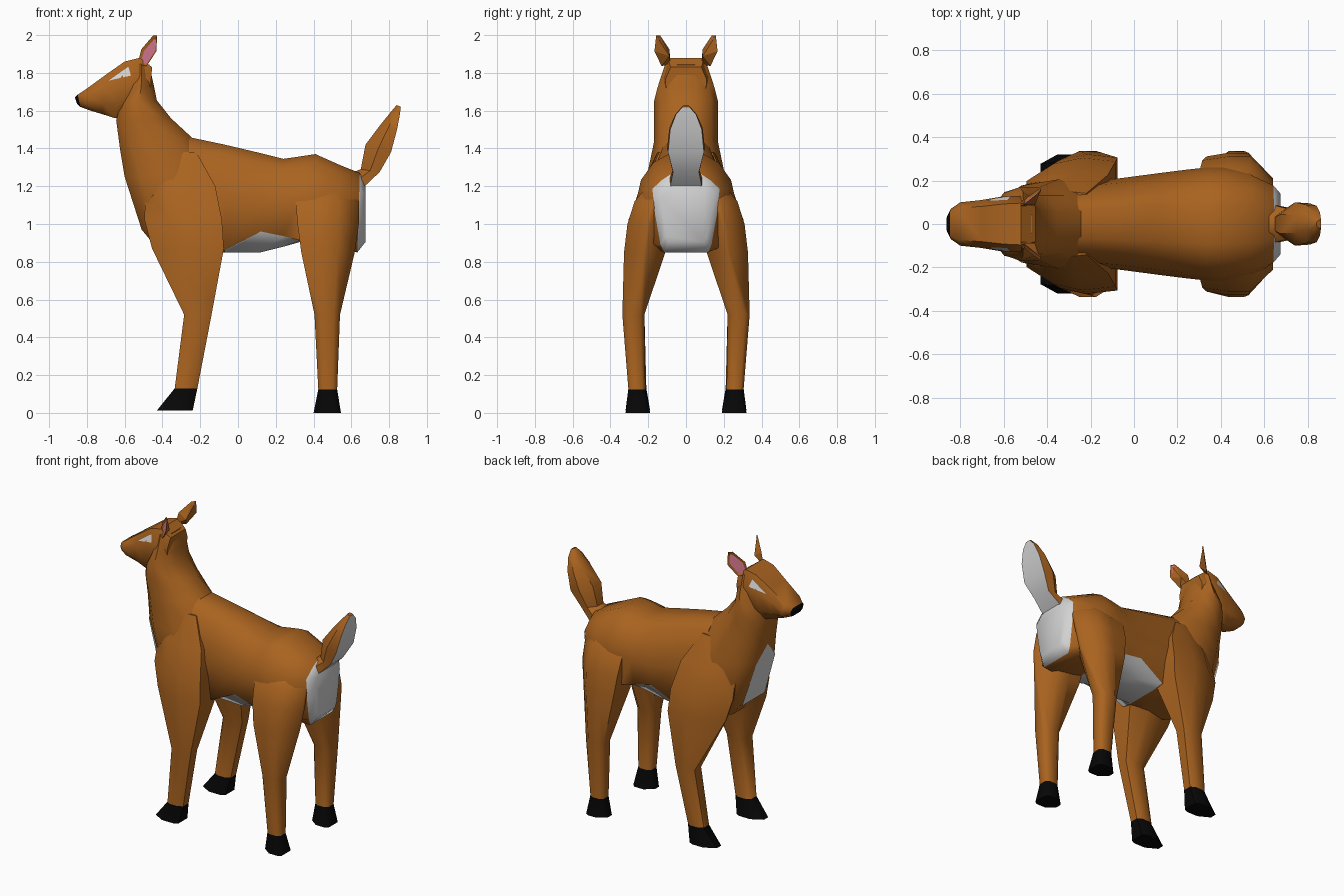
import bpy, bmesh, math
from mathutils import Vector
from mathutils.bvhtree import BVHTree

cube = bpy.data.objects.get("Cube")
if cube:
    bpy.data.objects.remove(cube, do_unlink=True)


def material(name, rgb):
    m = bpy.data.materials.new(name)
    m.use_nodes = True
    m.diffuse_color = (*rgb, 1)
    bsdf = m.node_tree.nodes["Principled BSDF"]
    bsdf.inputs["Base Color"].default_value = (*rgb, 1)
    bsdf.inputs["Roughness"].default_value = 0.8
    return m


BROWN = material("brown_coat", (0.40, 0.125, 0.014))
WHITE = material("white_fur", (0.65, 0.65, 0.65))
BLACK = material("black_hoof", (0.002, 0.002, 0.002))
PINK = material("pink_ear", (0.68, 0.19, 0.28))


def finish(name, bm, mats, rule=None, angle=40):
    """Turn a bmesh into a shaded object; rule picks the faces of the second colour."""
    bmesh.ops.recalc_face_normals(bm, faces=bm.faces)
    if rule:
        for f in bm.faces:
            f.material_index = int(rule(f.calc_center_median(), f.normal))
    me = bpy.data.meshes.new(name)
    bm.to_mesh(me)
    bm.free()
    ob = bpy.data.objects.new(name, me)
    bpy.context.collection.objects.link(ob)
    for m in mats:
        me.materials.append(m)
    bpy.ops.object.select_all(action='DESELECT')
    ob.select_set(True)
    bpy.context.view_layer.objects.active = ob
    bpy.ops.object.shade_smooth_by_angle(angle=math.radians(angle))
    return ob


def loft(name, rings, profile, mats, rule=None, yc=None, angle=40):
    """Skin rings (x0, z0, x1, z1, half_width); profile holds (t, y) pairs for one side."""
    bm = bmesh.new()
    loops = []
    for i, (x0, z0, x1, z1, w) in enumerate(rings):
        prof = profile(i) if callable(profile) else profile
        c = yc[i] if yc else 0
        pts = [(t, y) for t, y in prof] + [(t, -y) for t, y in reversed(prof)]
        loops.append([bm.verts.new((x0 + (x1 - x0) * t, c + w * y, z0 + (z1 - z0) * t))
                      for t, y in pts])
    n = len(loops[0])
    for a, b in zip(loops, loops[1:]):
        for k in range(n):
            bm.faces.new((a[k], a[(k + 1) % n], b[(k + 1) % n], b[k]))
    bm.faces.new(loops[0])
    bm.faces.new(loops[-1])
    return finish(name, bm, mats, rule, angle)


def plate(name, points, faces, mat):
    bm = bmesh.new()
    vs = [bm.verts.new(p) for p in points]
    for f in faces:
        bm.faces.new([vs[i] for i in f])
    return finish(name, bm, [mat])


# Torso: (x, top, bottom, half width, belly edge); the belly and rump are white
BODY = [(-0.26, 1.46, 0.86, 0.19, 0.92), (-0.07, 1.42, 0.85, 0.21, 0.98),
        (0.12, 1.375, 0.85, 0.235, 0.79), (0.24, 1.345, 0.88, 0.25, 0.88),
        (0.33, 1.358, 0.905, 0.26, 0.98), (0.41, 1.37, 0.88, 0.265, 0.95),
        (0.54, 1.312, 0.86, 0.25, 0.92)]
RUMP = [(0.645, 1.27, 0.632, 0.85, 0.178), (0.675, 1.21, 0.675, 0.905, 0.14)]


def torso_profile(i):
    if i < len(BODY):
        return [(0, 0.35), (0.09, 0.65), (0.28, 0.9), (0.52, 1), (BODY[i][4], 0.9), (1, 0.55)]
    return [(0, 0.4), (0.09, 0.72), (0.2, 1), (0.52, 0.92), (0.9, 0.76), (1, 0.66)]


loft("torso", [(x, t, x, b, w) for x, t, b, w, e in BODY] + RUMP, torso_profile, [BROWN, WHITE],
     lambda c, n: c.x > 0.64 or (n.z < -0.3 and -0.07 < c.x < 0.33), angle=50)

# Chest and neck
loft("neck", [(-0.41, 0.85, -0.10, 0.855, 0.16), (-0.51, 0.97, -0.04, 0.98, 0.23),
              (-0.60, 1.25, -0.10, 1.28, 0.205), (-0.625, 1.40, -0.25, 1.463, 0.17),
              (-0.645, 1.55, -0.355, 1.56, 0.17), (-0.62, 1.64, -0.43, 1.655, 0.17),
              (-0.58, 1.72, -0.445, 1.73, 0.15), (-0.55, 1.85, -0.47, 1.845, 0.11)],
     [(0, 0.5), (0.16, 0.86), (0.5, 1), (0.82, 0.78), (1, 0.35)], [BROWN], angle=50)

# White chest patch
plate("chest_patch", [(-0.511, -0.125, 0.95), (-0.511, 0.125, 0.95), (-0.605, 0.104, 1.25),
                      (-0.605, -0.104, 1.25), (-0.621, 0, 1.36)],
      [(0, 1, 2, 3), (3, 2, 4)], WHITE)

# Head with black nose tip
head = loft("head", [(-0.455, 1.83, -0.47, 1.62, 0.11), (-0.52, 1.88, -0.55, 1.58, 0.13),
                     (-0.60, 1.86, -0.65, 1.56, 0.125), (-0.70, 1.79, -0.72, 1.582, 0.11),
                     (-0.81, 1.71, -0.78, 1.60, 0.10), (-0.848, 1.685, -0.835, 1.62, 0.07),
                     (-0.863, 1.67, -0.852, 1.635, 0.04)],
            [(0, 0.74), (0.32, 1), (0.75, 0.92), (1, 0.5)], [BROWN, BLACK],
            lambda c, n: c.x < -0.842, angle=50)
bm = bmesh.new()
bm.from_mesh(head.data)
head_tree = BVHTree.FromBMesh(bm)
bm.free()

# Tail, white underneath
loft("tail", [(0.60, 1.27, 0.66, 1.19, 0.09), (0.65, 1.29, 0.75, 1.275, 0.072),
              (0.675, 1.42, 0.81, 1.38, 0.10), (0.75, 1.52, 0.842, 1.50, 0.088),
              (0.80, 1.582, 0.857, 1.58, 0.056), (0.84, 1.63, 0.862, 1.62, 0.018)],
     [(0, 0.45), (0.5, 1), (1, 0.95)], [BROWN, WHITE],
     lambda c, n: n.x > 0.5 and n.z < 0.3 and abs(n.y) < 0.2)

HOOF_PROFILE = [(0, 0.35), (0.4, 1), (0.85, 1), (1, 0.75)]
SHIN_PROFILE = [(0, 0.6), (0.25, 1), (0.75, 1), (1, 0.6)]
SHOULDER_PROFILE = [(0, 0.05), (0.3, 0.75), (0.62, 1), (1, 0.85)]
THIGH_PROFILE = [(0, 0.85), (0.35, 1), (0.68, 1), (1, 0.1)]


def leg(name, s, rows, upper):
    """Rows run upward as (x front, x back, z, y inner, y outer); the lowest band is the hoof."""
    rings = [(a, z, b, z, (o - i) / 2) for a, b, z, i, o in rows]
    profiles = [HOOF_PROFILE, SHIN_PROFILE, SHIN_PROFILE] + [upper] * (len(rows) - 3)
    loft(name, rings, lambda i: profiles[i], [BROWN, BLACK], lambda c, n: c.z < 0.128,
         [s * (i + o) / 2 for a, b, z, i, o in rows], angle=55)


FRONT = [(-0.43, -0.24, 0.012, 0.19, 0.32), (-0.335, -0.215, 0.13, 0.21, 0.305),
         (-0.285, -0.14, 0.52, 0.22, 0.337), (-0.455, -0.075, 0.87, 0.11, 0.322),
         (-0.495, -0.085, 1.02, 0.08, 0.305), (-0.49, -0.12, 1.2, 0.06, 0.24),
         (-0.42, -0.22, 1.38, 0.03, 0.15)]
HIND = [(0.40, 0.545, 0, 0.19, 0.32), (0.425, 0.525, 0.125, 0.215, 0.305),
        (0.405, 0.54, 0.52, 0.22, 0.337), (0.335, 0.618, 0.85, 0.11, 0.328),
        (0.315, 0.64, 1.0, 0.09, 0.31), (0.305, 0.64, 1.12, 0.07, 0.272),
        (0.39, 0.56, 1.25, 0.03, 0.165)]


def ear(name, s):
    """Leaf outline with a ridge behind and a sunken inner face."""
    base, tip = Vector((-0.508, 0.105, 1.84)), Vector((-0.438, 0.148, 2.0))
    side = Vector((0.7, 0.7, -0.1))
    bm = bmesh.new()
    outline = []
    for u, w in [(0, -0.035), (0.5, -0.055), (0.98, -0.014), (1, 0.014), (0.5, 0.058), (0, 0.035)]:
        outline.append(bm.verts.new(base.lerp(tip, u) + side * w))
    ridge = bm.verts.new(base.lerp(tip, 0.3) + Vector((0.03, -0.03, 0)))
    front = bm.faces.new(outline)
    for a, b in zip(outline, outline[1:] + outline[:1]):
        bm.faces.new((b, a, ridge))
    bmesh.ops.recalc_face_normals(bm, faces=bm.faces)
    bmesh.ops.inset_region(bm, faces=[front], thickness=0.016, depth=-0.008)
    front.material_index = 1
    for v in bm.verts:
        v.co.y *= s
    finish(name, bm, [BROWN, PINK], angle=20)


# Paired parts
for label, s in (("left", -1), ("right", 1)):
    leg(label + "_front_leg", s, FRONT, SHOULDER_PROFILE)
    leg(label + "_hind_leg", s, HIND, THIGH_PROFILE)
    ear(label + "_ear", s)
    corners = []
    for x, z in [(-0.685, 1.758), (-0.58, 1.832), (-0.567, 1.785)]:
        hit = head_tree.ray_cast(Vector((x, s, z)), Vector((0, -s, 0)))[0]
        corners.append(hit + Vector((0, s * 0.005, 0.001)))
    plate(label + "_eye", corners, [(0, 1, 2)], WHITE)
